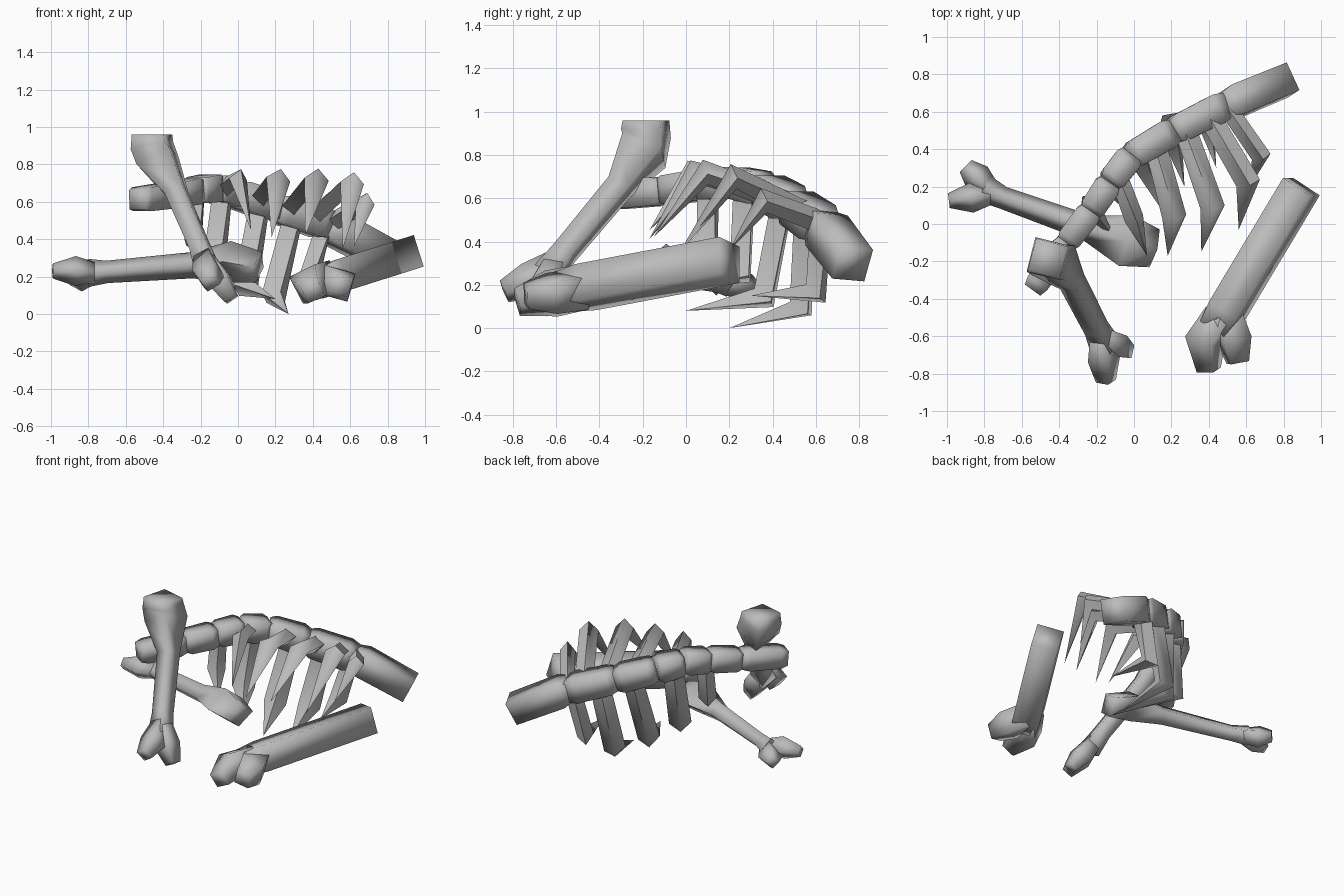
import bpy, bmesh, math
from mathutils import Vector

if "Cube" in bpy.data.objects:
    bpy.data.objects.remove(bpy.data.objects["Cube"])

bone_mat = bpy.data.materials.new("bone_grey")
bone_mat.use_nodes = True
COLOUR = (0.5, 0.5, 0.5, 1)
bone_mat.diffuse_color = COLOUR
bone_mat.node_tree.nodes["Principled BSDF"].inputs["Base Color"].default_value = COLOUR

UP = (0, 0, 1)


def loft(bm, path, sizes, sides=4, turn=0, ref=UP):
    """Skin rings along a path; a size is (across, along ref), zero makes a tip."""
    pts = [Vector(p) for p in path]
    rings = []
    for i, p in enumerate(pts):
        t = (pts[min(i + 1, len(pts) - 1)] - pts[max(i - 1, 0)]).normalized()
        s = t.cross(Vector(ref)).normalized()
        n = s.cross(t)
        a, b = sizes[i] if isinstance(sizes[i], tuple) else (sizes[i], sizes[i])
        if a == 0:
            rings.append([bm.verts.new(p)] * sides)
            continue
        angles = [math.radians(turn) + k * math.tau / sides for k in range(sides)]
        rings.append([bm.verts.new(p + s * a * math.cos(q) + n * b * math.sin(q)) for q in angles])
    for r0, r1 in zip(rings, rings[1:]):
        for k in range(sides):
            m = (k + 1) % sides
            quad = list(dict.fromkeys([r0[k], r0[m], r1[m], r1[k]]))
            bm.faces.new(quad)
    for r in (rings[0], rings[-1]):
        if len(set(r)) > 2:
            bm.faces.new(r)


def build(name, *lofts, smooth=95):
    bm = bmesh.new()
    for args in lofts:
        loft(bm, **args)
    bmesh.ops.recalc_face_normals(bm, faces=bm.faces)
    mesh = bpy.data.meshes.new(name)
    bm.to_mesh(mesh)
    bm.free()
    mesh.materials.append(bone_mat)
    obj = bpy.data.objects.new(name, mesh)
    bpy.context.collection.objects.link(obj)
    bpy.ops.object.select_all(action='DESELECT')
    obj.select_set(True)
    bpy.context.view_layer.objects.active = obj
    bpy.ops.object.shade_smooth_by_angle(angle=math.radians(smooth))


# Spine: squarish vertebrae, slightly waisted at the joints
joints = [(-.54, -.35, .61), (-.36, -.1, .635), (-.23, .07, .66), (-.13, .22, .675),
          (-.02, .36, .645), (.2, .49, .57), (.48, .63, .475)]
for i, (a, b) in enumerate(zip(joints, joints[1:])):
    a, b = Vector(a), Vector(b)
    path = [a.lerp(b, f) for f in (0, .15, .85, 1.03)]
    w = .09 + .004 * i
    build(f"vertebra_{i + 1}", dict(path=path, sizes=[w * .8, w, w * 1.05, w * .85], turn=45))

# Pelvis end of the spine
build("spine_end", dict(path=[(.46, .62, .485), (.53, .65, .45), (.82, .77, .295)],
                        sizes=[.09, .12, .115], turn=50))

# Upper ribs: out from the spine, then hooked down
upper = [((-.08, .25, .67), (0, .03, .72), (.07, -.17, .45)),
         ((.12, .4, .62), (.215, .04, .72), (.18, -.17, .41)),
         ((.28, .49, .57), (.42, .09, .72), (.36, -.15, .42)),
         ((.4, .58, .52), (.61, .22, .7), (.56, -.03, .35)),
         ((.5, .62, .49), (.68, .36, .59), (.62, .2, .36))]
# Lower ribs: down from the spine, then hooked forward
lower = [((-.22, .1, .66), (-.24, .1, .4), (-.1, -.08, .3)),
         ((-.08, .27, .67), (-.13, .25, .25), (.05, -.02, .18)),
         ((.12, .45, .61), (.04, .36, .14), (.2, 0, .08)),
         ((.3, .55, .54), (.19, .53, .09), (.27, .2, 0)),
         ((.46, .62, .47), (.37, .6, .16), (.44, .3, .15))]
ALONG = (.8, .6, 0)
for side, ribs, thick, wide in (("upper", upper, .06, .066), ("lower", lower, .07, .073)):
    for i, path in enumerate(ribs):
        w = wide * (.8 if i in (0, 4) else 1)
        build(f"{side}_rib_{i + 1}",
              dict(path=path, sizes=[(thick * .9, w * .9), (thick, w), 0], ref=ALONG), smooth=75)

# Standing limb bone with a square head and a forked foot
DIAG = (.86, .5, 0)
build("standing_bone",
      dict(path=[(-.16, -.64, .24), (-.2, -.56, .35), (-.33, -.31, .65), (-.43, -.195, .82),
                 (-.46, -.185, .9), (-.46, -.185, .96)],
           sizes=[.085, .07, .075, .14, .135, .125], ref=DIAG),
      dict(path=[(-.18, -.6, .31), (-.16, -.72, .22), (-.15, -.84, .17)], sizes=[.06, .09, .055], ref=DIAG),
      dict(path=[(-.18, -.6, .31), (-.1, -.65, .18), (-.035, -.68, .08)], sizes=[.06, .085, .05], ref=DIAG))

# Lying limb bone with a wide head and a forked end
build("lying_bone",
      dict(path=[(-.8, .19, .22), (-.7, .14, .225), (-.25, -.02, .26), (-.04, -.09, .28), (.11, -.13, .25)],
           sizes=[.075, .06, .07, (.14, .11), (.105, .085)]),
      dict(path=[(-.75, .16, .22), (-.87, .14, .23), (-.99, .125, .23)], sizes=[.05, .08, .04]),
      dict(path=[(-.75, .16, .22), (-.84, .25, .2), (-.9, .31, .2)], sizes=[.05, .08, .045]))

# Thick broken limb bone with a forked end
build("broken_bone",
      dict(path=[(.44, -.56, .17), (.5, -.46, .19), (.895, .2, .315)], sizes=[.11, .125, .125], turn=60),
      dict(path=[(.47, -.5, .185), (.38, -.62, .16), (.4, -.78, .12)], sizes=[.11, .115, .07], turn=20),
      dict(path=[(.48, -.48, .18), (.535, -.62, .16), (.555, -.74, .15)], sizes=[.11, .11, .07], turn=60))
